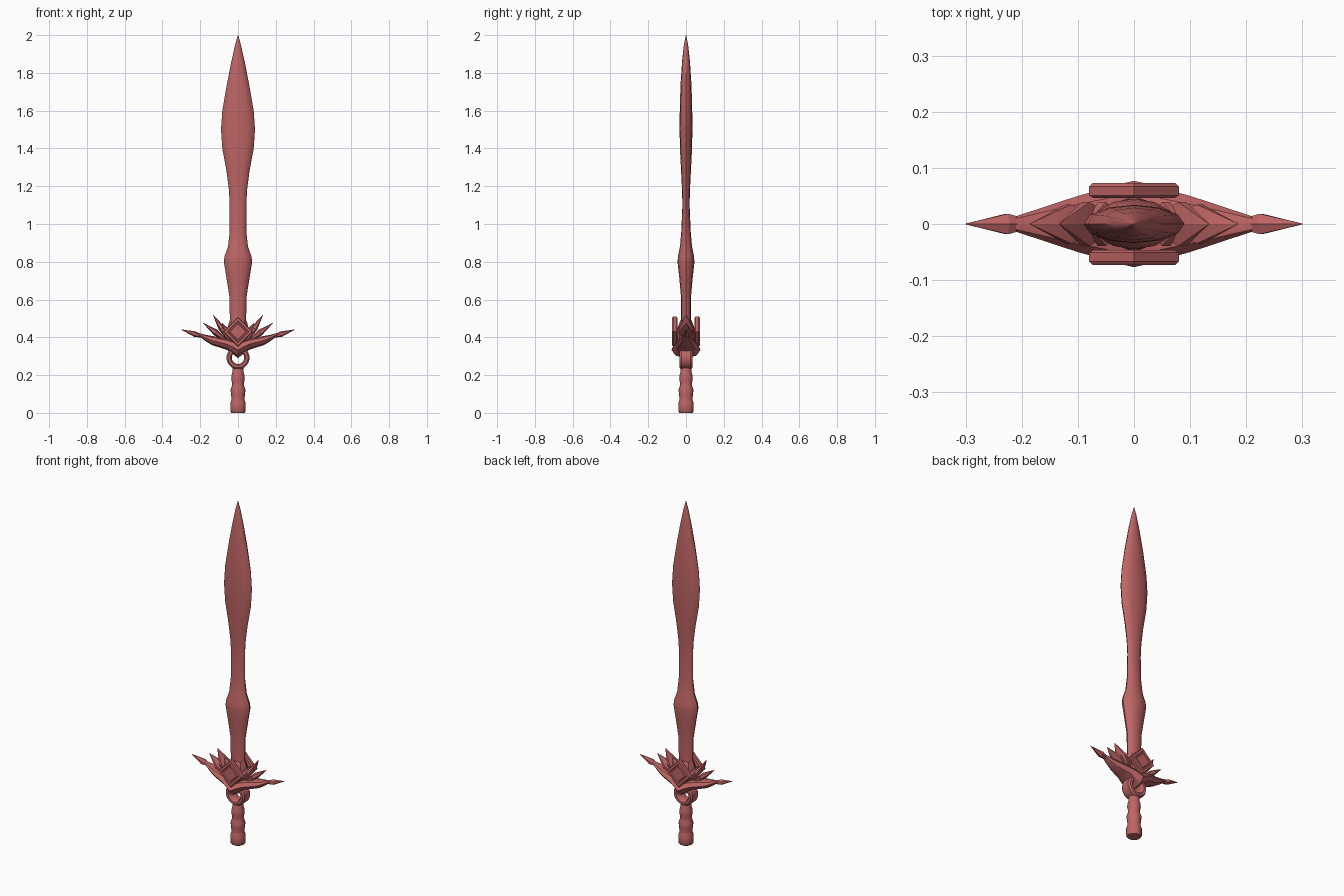
import bpy, bmesh, math
from mathutils import Vector

if "Cube" in bpy.data.objects:
    bpy.data.objects.remove(bpy.data.objects["Cube"])

red = bpy.data.materials.new("dusty red")
red.use_nodes = True
red.diffuse_color = (0.52, 0.13, 0.13, 1)
red.node_tree.nodes["Principled BSDF"].inputs["Base Color"].default_value = red.diffuse_color


def finish(name, bm, angle=35):
    bmesh.ops.remove_doubles(bm, verts=bm.verts, dist=1e-5)
    bmesh.ops.recalc_face_normals(bm, faces=bm.faces)
    me = bpy.data.meshes.new(name)
    bm.to_mesh(me)
    bm.free()
    me.materials.append(red)
    ob = bpy.data.objects.new(name, me)
    bpy.context.collection.objects.link(ob)
    bpy.ops.object.select_all(action="DESELECT")
    ob.select_set(True)
    bpy.context.view_layer.objects.active = ob
    bpy.ops.object.shade_smooth_by_angle(angle=math.radians(angle))
    return ob


def loft(name, stations, sides, angle=35, closed=False):
    """Stations are (centre, side vector, depth along y)."""
    bm = bmesh.new()
    rings = []
    for c, side, depth in stations:
        rings.append([bm.verts.new(Vector(c) + Vector(side) * math.cos(a) + Vector((0, depth * math.sin(a), 0)))
                      for a in (2 * math.pi * i / sides for i in range(sides))])
    pairs = list(zip(rings, rings[1:]))
    for r, s in pairs:
        for i in range(sides):
            j = (i + 1) % sides
            bm.faces.new((r[i], r[j], s[j], s[i]))
    bm.faces.new(rings[0])
    bm.faces.new(rings[-1])
    return finish(name, bm, angle)


def upright(name, profile, sides, angle=35):
    return loft(name, [((0, 0, z), (w, 0, 0), d) for z, w, d in profile], sides, angle)


def spike(name, base, tip, belly, width, depth, sides=6):
    base, tip = Vector((base[0], 0, base[1])), Vector((tip[0], 0, tip[1]))
    d = (tip - base).normalized()
    across = Vector((-d.z, 0, d.x))
    return loft(name, [(base, across * width * 0.35, depth * 0.4),
                       (base.lerp(tip, belly), across * width, depth),
                       (tip, across * 0.0008, 0.0008)], sides, 20)


# Leaf-shaped blade with a swollen collar
upright("blade", [(0.36, .046, .026), (0.50, .043, .026), (0.62, .046, .027),
                  (0.72, .062, .036), (0.80, .075, .045), (0.83, .071, .042), (0.88, .053, .032),
                  (0.96, .044, .025), (1.10, .044, .019), (1.18, .048, .021),
                  (1.28, .061, .026), (1.40, .083, .032), (1.50, .09, .034),
                  (1.60, .083, .033), (1.74, .059, .029), (1.86, .035, .021),
                  (1.95, .015, .011), (2.0, .001, .001)], 12, 45)

# Ribbed grip and pommel
upright("grip", [(0, .036, .036), (.008, .041, .041), (.05, .041, .041), (.065, .036, .036),
                 (.075, .034, .034), (.10, .038, .038), (.125, .039, .039), (.14, .033, .033),
                 (.16, .032, .032), (.18, .036, .036), (.20, .034, .034), (.215, .030, .030),
                 (.25, .028, .028)], 20)

# Flat ring between the grip and the guard
bm = bmesh.new()
section = [(.033, -.024), (.040, -.035), (.053, -.035), (.061, -.024),
           (.061, .024), (.053, .035), (.040, .035), (.033, .024)]
loops = []
for i in range(28):
    a = 2 * math.pi * i / 28
    loops.append([bm.verts.new((r * math.cos(a), y, 0.292 + r * math.sin(a))) for r, y in section])
for i in range(28):
    for k in range(8):
        p, q, m = loops[i], loops[(i + 1) % 28], (k + 1) % 8
        bm.faces.new((p[k], p[m], q[m], q[k]))
finish("ring", bm)

# Sweeping crossguard, drooping to a point in the middle
half = [(.03, .350, .036, .070), (.06, .364, .030, .061), (.10, .374, .027, .050),
        (.14, .384, .024, .037), (.17, .396, .017, .027), (.21, .416, .007, .014)]
full = [(-x, z, h, d) for x, z, h, d in reversed(half)] + [(0, .333, .043, .077)] + half
loft("crossguard", [((x, 0, z), (0, 0, h), d) for x, z, h, d in full], 8, 30)

for sign, label in ((1, "left"), (-1, "right")):
    # Spear tip and fanned petals on each side
    spike("spear_tip_" + label, (sign * .185, .403), (sign * .30, .441), .36, .015, .021)
    spike("low_petal_" + label, (sign * .05, .375), (sign * .185, .476), .5, .017, .040)
    spike("high_petal_" + label, (sign * .04, .375), (sign * .133, .520), .5, .017, .045)
    spike("short_petal_" + label, (sign * .03, .385), (sign * .085, .475), .5, .018, .045)

# Stepped diamond plates on the front and back
for sign, label in ((-1, "front"), (1, "back")):
    bm = bmesh.new()
    steps = [(.072, .046), (.080, .051), (.080, .067), (.074, .073), (.058, .073),
             (.054, .068), (.046, .068), (.042, .072)]
    loops = [[bm.verts.new((r * x, sign * y, .43 + r * z))
              for x, z in ((1, 0), (0, 1), (-1, 0), (0, -1))] for r, y in steps]
    for p, q in zip(loops, loops[1:]):
        for i in range(4):
            j = (i + 1) % 4
            bm.faces.new((p[i], p[j], q[j], q[i]))
    bm.faces.new(loops[0])
    bm.faces.new(loops[-1])
    finish("diamond_" + label, bm, 20)

# Core block joining the diamonds to the blade
upright("guard_core", [(.345, .03, .045), (.39, .055, .05), (.44, .058, .048), (.49, .045, .03)], 8)
